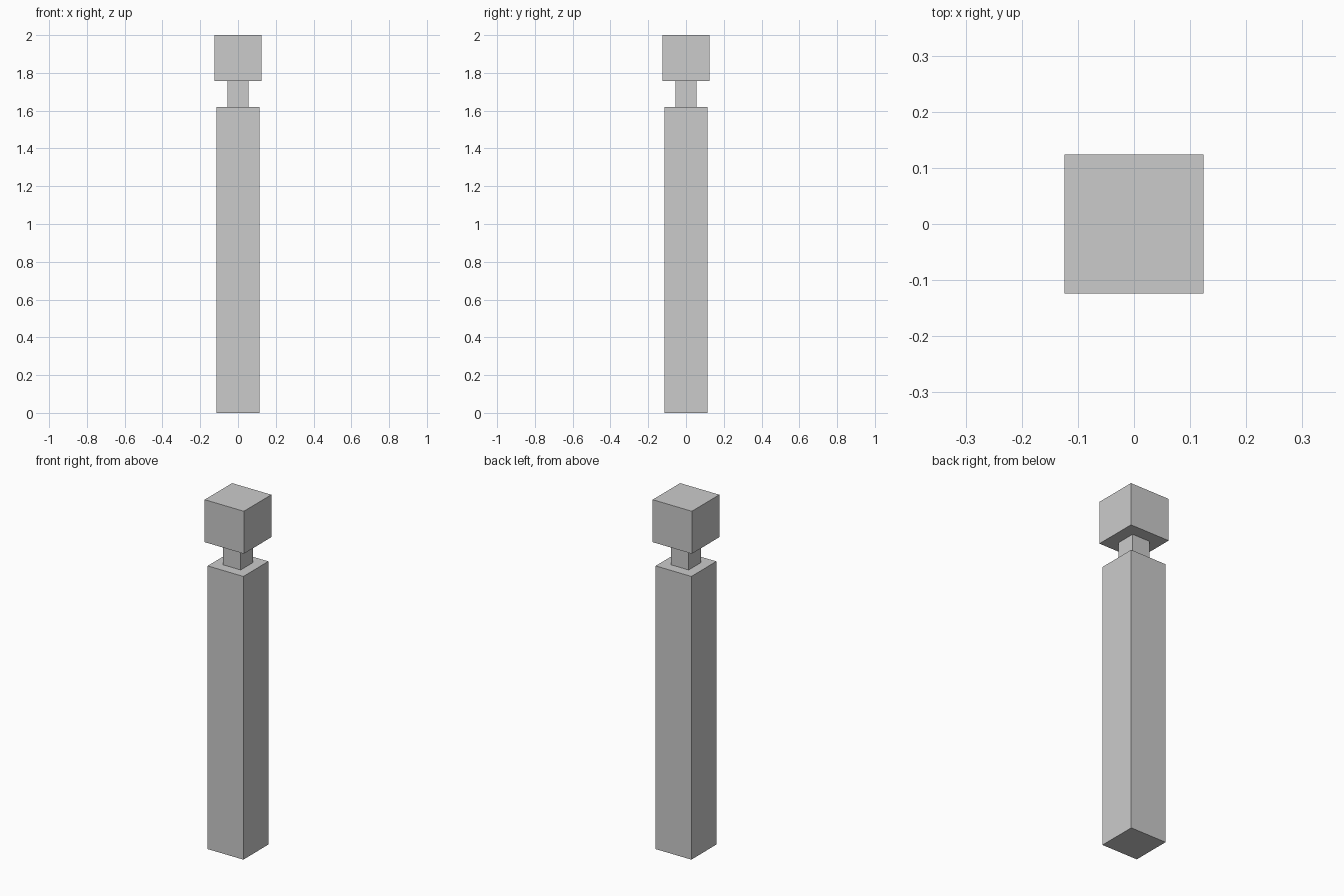
import bpy

if "Cube" in bpy.data.objects:
    bpy.data.objects.remove(bpy.data.objects["Cube"])


def block(name, width, z0, z1):
    """Square block centred on the z axis, from z0 to z1."""
    bpy.ops.mesh.primitive_cube_add(size=1, location=(0, 0, (z0 + z1) / 2))
    obj = bpy.context.object
    obj.name = name
    obj.scale = (width, width, z1 - z0)
    bpy.ops.object.transform_apply(location=False, rotation=False, scale=True)
    return obj


# Tall shaft, narrow neck and wider cap of the post
block("post_shaft", 0.226, 0.0, 1.62)
block("post_neck", 0.112, 1.62, 1.757)
block("post_cap", 0.248, 1.757, 2.0)
